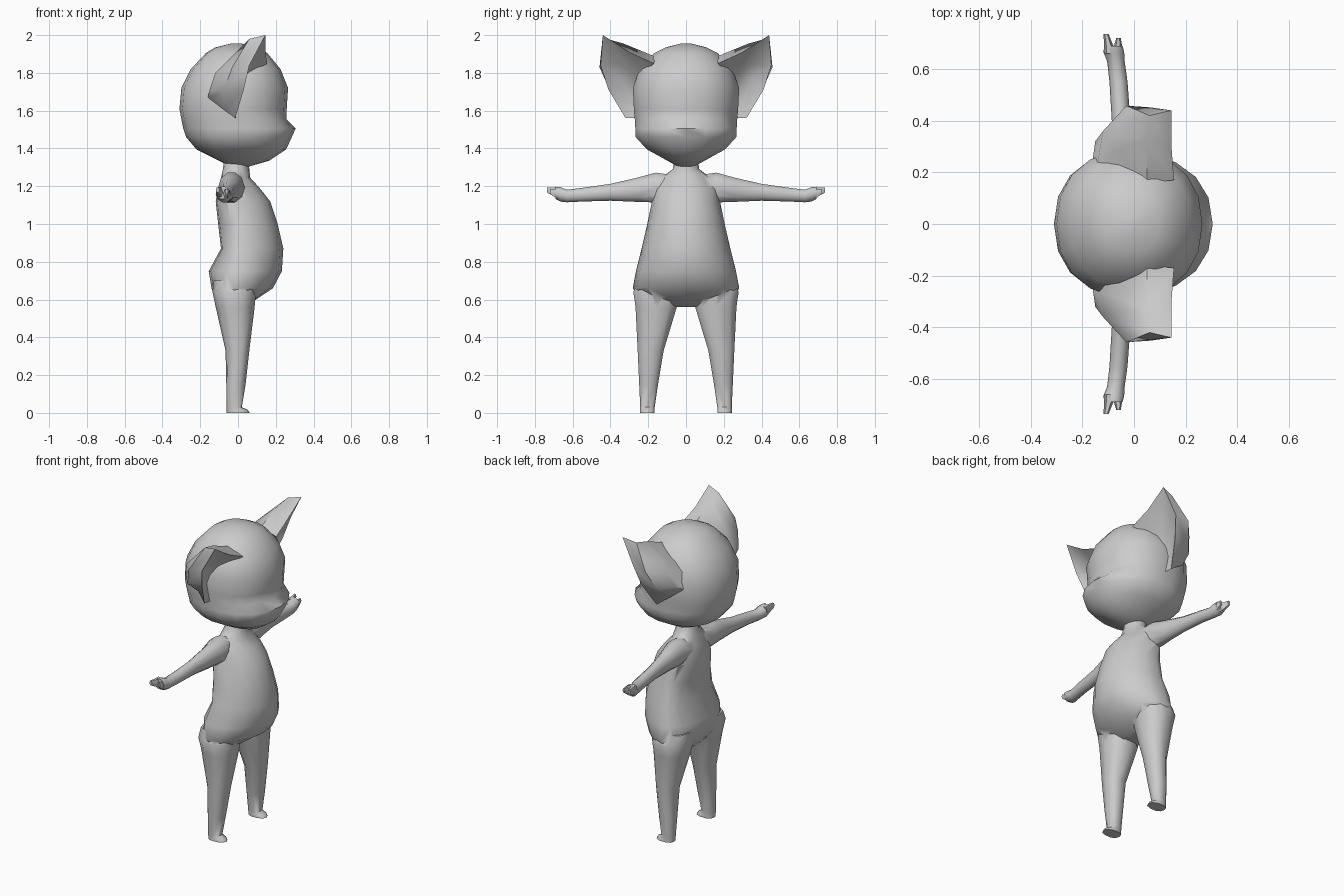
import bpy, bmesh, math
from mathutils import Vector

if "Cube" in bpy.data.objects:
    bpy.data.objects.remove(bpy.data.objects["Cube"])

mat = bpy.data.materials.new("plain grey")
mat.diffuse_color = (0.6, 0.6, 0.6, 1)
mat.use_nodes = True
mat.node_tree.nodes["Principled BSDF"].inputs["Base Color"].default_value = mat.diffuse_color


def finish(name, bm, angle=60):
    bmesh.ops.recalc_face_normals(bm, faces=bm.faces)
    me = bpy.data.meshes.new(name)
    bm.to_mesh(me)
    bm.free()
    ob = bpy.data.objects.new(name, me)
    bpy.context.collection.objects.link(ob)
    me.materials.append(mat)
    smooth(ob, angle)
    return ob


def smooth(ob, angle):
    bpy.ops.object.select_all(action='DESELECT')
    ob.select_set(True)
    bpy.context.view_layer.objects.active = ob
    bpy.ops.object.shade_smooth_by_angle(angle=math.radians(angle))


def bridge(bm, loops, cap_start=True, cap_end=True):
    vs = [[bm.verts.new(p) for p in loop] for loop in loops]
    n = len(vs[0])
    for a, b in zip(vs, vs[1:]):
        for i in range(n):
            j = (i + 1) % n
            bm.faces.new((a[i], a[j], b[j], b[i]))
    if cap_start:
        bm.faces.new(vs[0][::-1])
    if cap_end:
        bm.faces.new(vs[-1])


def oval(back, mid, front, half, n, power=2.0):
    """Oval outline, widest at mid, with separate front and back reach."""
    pts = []
    for i in range(n):
        t = 2 * math.pi * i / n
        c, s = math.cos(t), math.sin(t)
        c = math.copysign(abs(c) ** (2 / power), c)
        s = math.copysign(abs(s) ** (2 / power), s)
        pts.append((mid + c * ((front - mid) if c > 0 else (mid - back)), s * half))
    return pts


# Each row: height, back, widest point, front, half width
def upright(name, rows, n, power=2.0, y=None, side=1):
    bm = bmesh.new()
    loops = []
    for k, (z, b, m, f, w) in enumerate(rows):
        off = y[k] if y else 0
        loops.append([(px, side * (py + off), z) for px, py in oval(b, m, f, w, n, power)])
    bridge(bm, loops)
    return finish(name, bm)


# Head with a short muzzle
upright("head", [
    (1.955, -.04, -.01, .02, .03), (1.935, -.12, -.01, .10, .11),
    (1.905, -.17, -.01, .155, .17), (1.82, -.25, -.01, .225, .25),
    (1.72, -.30, -.02, .265, .285), (1.61, -.31, -.02, .258, .28),
    (1.555, -.30, -.02, .256, .275), (1.505, -.29, 0, .305, .272),
    (1.46, -.275, 0, .285, .27), (1.395, -.22, 0, .255, .21),
    (1.335, -.10, 0, .165, .10), (1.305, -.04, 0, .06, .045)], 18, 2.2)

# Torso with neck and round belly
body = upright("body", [
    (1.36, -.07, -.01, .05, .06), (1.29, -.08, -.015, .06, .07),
    (1.245, -.09, -.03, .065, .13), (1.19, -.105, -.03, .115, .165),
    (1.12, -.118, -.02, .17, .18), (1.0, -.105, 0, .21, .205),
    (.87, -.09, 0, .24, .235), (.75, -.155, -.01, .232, .265),
    (.66, -.14, -.02, .185, .282), (.61, -.125, -.02, .11, .25),
    (.56, -.09, -.02, .04, .12)], 16)

parts = []
for side, word in ((1, "left"), (-1, "right")):
    # Leg ending in a small pointed foot
    parts.append(upright(word + "_leg", [
        (.70, -.13, -.02, .09, .10), (.64, -.135, -.02, .095, .122),
        (.56, -.118, -.015, .088, .114), (.33, -.066, 0, .06, .072),
        (.15, -.062, -.015, .04, .052), (.03, -.06, -.015, .02, .04),
        (.018, -.06, -.01, .05, .04), (0, -.06, -.01, .062, .04)],
        10, 2.3, [.155, .162, .158, .187, .198, .204, .204, .204], side))

    # Arm: y, x centre, x half, z centre, z half
    bm = bmesh.new()
    bridge(bm, [[(cx + hx * math.cos(math.tau * i / 10), side * y,
                  cz + hz * math.sin(math.tau * i / 10)) for i in range(10)]
                for y, cx, hx, cz, hz in [
                    (.06, -.03, .06, 1.20, .06), (.16, -.035, .07, 1.193, .083),
                    (.26, -.04, .05, 1.181, .067), (.40, -.05, .036, 1.168, .047),
                    (.55, -.06, .035, 1.155, .038), (.63, -.07, .034, 1.148, .035),
                    (.665, -.078, .04, 1.157, .04), (.69, -.08, .036, 1.165, .034)]])
    parts.append(finish(word + "_arm", bm))

    # Finger and thumb
    for label, x0, x1, y1, z0, h in (("finger", -.098, -.108, .735, 1.168, .03),
                                     ("thumb", -.062, -.06, .72, 1.16, .026)):
        bm = bmesh.new()
        bridge(bm, [[(x + r * .6 * math.cos(math.tau * i / 6), side * y,
                      z0 + dz + r * math.sin(math.tau * i / 6)) for i in range(6)]
                    for x, y, dz, r in [(x0, .66, 0, h), (x0, .69, 0, h),
                                        (x1, y1, .012, h * .55)]])
        parts.append(finish(word + "_" + label, bm))

    # Cupped ear: rim, back shell and base, with a hollow front
    rim = [(.155, .17, 1.85), (.145, .30, 1.91), (.145, .44, 2.0), (.06, .452, 1.84),
           (.03, .41, 1.71), (-.015, .32, 1.56), (-.01, .26, 1.56), (.05, .25, 1.72)]
    back = [(.05, .16, 1.885), (.05, .33, 1.955), (.06, .42, 1.98), (-.03, .458, 1.83),
            (-.08, .40, 1.70), (-.08, .29, 1.61), (-.12, .20, 1.67), (-.05, .18, 1.77)]
    base = [(-.10, .19, 1.81), (-.08, .28, 1.835), (-.06, .34, 1.86), (-.12, .36, 1.80),
            (-.15, .32, 1.71), (-.16, .25, 1.67), (-.18, .22, 1.69), (-.15, .18, 1.76)]
    deep = Vector((-.04, .29, 1.74))
    pocket = [Vector(p).lerp(deep, .6) for p in rim]
    bm = bmesh.new()
    bridge(bm, [[(x, side * y, z) for x, y, z in loop]
                for loop in (pocket, rim, back, base)])
    finish(word + "_ear", bm, 50)

# Fuse the limbs into the torso
for part in parts:
    mod = body.modifiers.new("join", 'BOOLEAN')
    mod.operation = 'UNION'
    mod.solver = 'EXACT'
    mod.object = part
    bpy.context.view_layer.objects.active = body
    bpy.ops.object.modifier_apply(modifier=mod.name)
    bpy.data.objects.remove(part)
smooth(body, 60)
